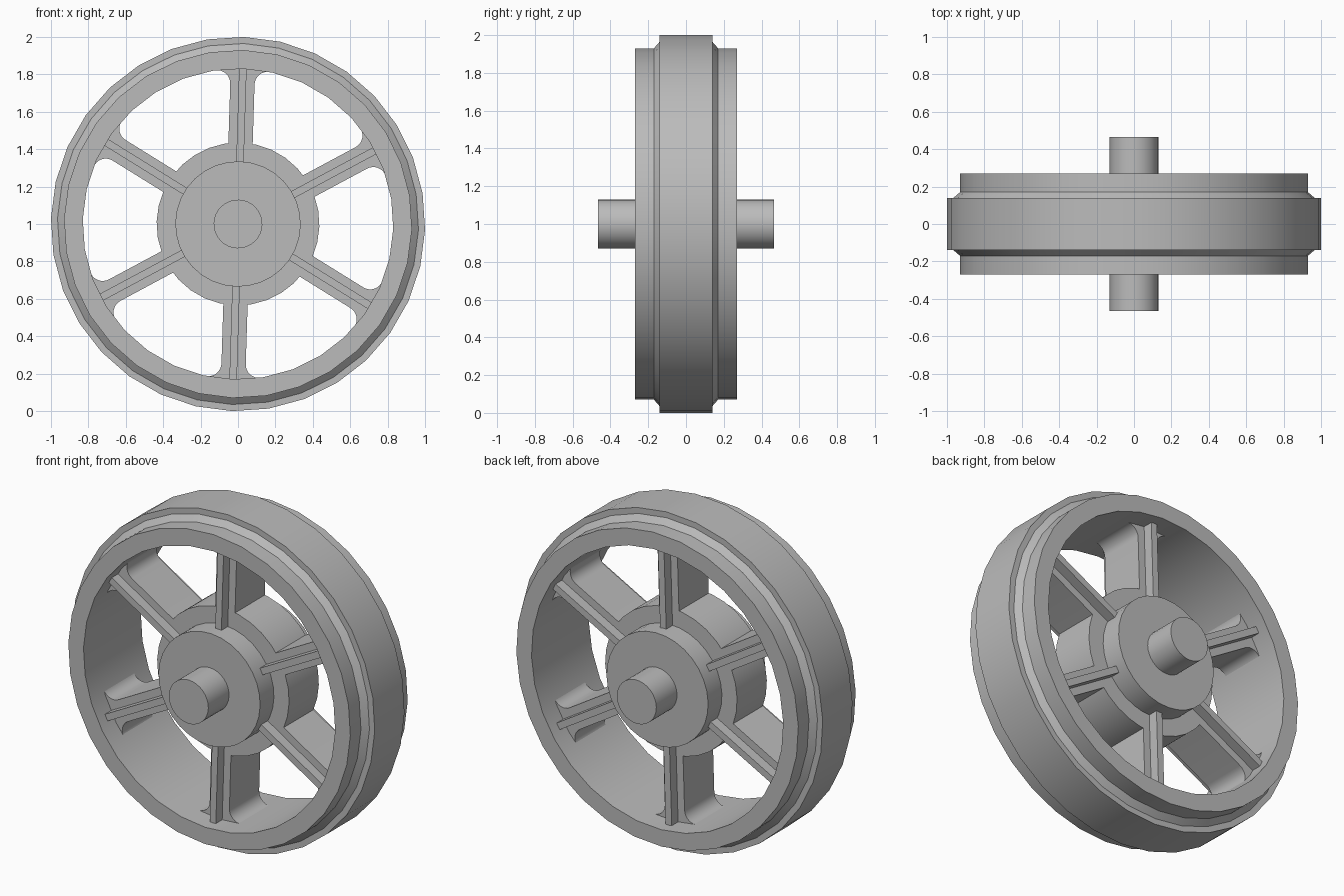
import bpy, bmesh
from math import sin, cos, pi, radians, sqrt, atan2
from mathutils import Matrix, Vector

cube = bpy.data.objects.get("Cube")
if cube:
    bpy.data.objects.remove(cube)

SEGMENTS = 32
TILT = radians(1.8)      # slight clockwise turn of the whole wheel
INNER_R = 0.83           # inside of the rim
HALF_WEB = 0.14          # half depth of the spokes

grey = bpy.data.materials.new("plain_grey")
grey.use_nodes = True
colour = (0.5, 0.5, 0.5, 1)
grey.diffuse_color = colour
grey.node_tree.nodes["Principled BSDF"].inputs["Base Color"].default_value = colour


def finish(name, bm):
    """Turn a bmesh into a shaded object standing on the floor."""
    bmesh.ops.recalc_face_normals(bm, faces=bm.faces)
    mesh = bpy.data.meshes.new(name)
    bm.to_mesh(mesh)
    bm.free()
    mesh.materials.append(grey)
    obj = bpy.data.objects.new(name, mesh)
    bpy.context.collection.objects.link(obj)
    obj.location.z = 1
    bpy.ops.object.select_all(action="DESELECT")
    obj.select_set(True)
    bpy.context.view_layer.objects.active = obj
    bpy.ops.object.shade_smooth_by_angle(angle=radians(30))


def lathe(name, profile):
    """Closed ring from (radius, y) points, turned around the y axis."""
    bm = bmesh.new()
    rings = []
    for i in range(SEGMENTS):
        a = 2 * pi * i / SEGMENTS + TILT
        rings.append([bm.verts.new((r * sin(a), y, r * cos(a))) for r, y in profile])
    count = len(profile)
    for i in range(SEGMENTS):
        a, b = rings[i], rings[(i + 1) % SEGMENTS]
        for j in range(count):
            k = (j + 1) % count
            bm.faces.new((a[j], a[k], b[k], b[j]))
    finish(name, bm)


def drum(name, radius, half_depth):
    """Solid cylinder lying along the y axis."""
    bm = bmesh.new()
    bmesh.ops.create_cone(bm, cap_ends=True, segments=SEGMENTS, radius1=radius,
                          radius2=radius, depth=2 * half_depth)
    bm.transform(Matrix.Rotation(TILT, 4, "Y") @ Matrix.Rotation(pi / 2, 4, "X"))
    finish(name, bm)


def extrude_outline(name, outline, half_depth, angle):
    """Prism from an (x, z) outline, turned to its place around the wheel."""
    bm = bmesh.new()
    face = bm.faces.new([bm.verts.new((x, -half_depth, z)) for x, z in outline])
    result = bmesh.ops.extrude_face_region(bm, geom=[face])
    moved = [v for v in result["geom"] if isinstance(v, bmesh.types.BMVert)]
    bmesh.ops.translate(bm, verts=moved, vec=Vector((0, 2 * half_depth, 0)))
    bm.transform(Matrix.Rotation(angle, 4, "Y"))
    finish(name, bm)


def spoke_outline(half_width, fillet):
    """Right half with a rounded corner into the rim, then mirrored."""
    cx = half_width + fillet
    cz = sqrt((INNER_R - fillet) ** 2 - cx ** 2)
    end = atan2(cz, cx)
    half = [(half_width, 0.3)]
    for i in range(9):
        a = pi + (end - pi) * i / 8
        half.append((cx + fillet * cos(a), cz + fillet * sin(a)))
    outer = INNER_R + 0.02
    half += [(outer * cos(end), outer * sin(end)), (0.08, outer)]
    return half + [(-x, z) for x, z in reversed(half)]


# Rim with raised tread and chamfered shoulders
front = [(INNER_R, -0.27), (0.93, -0.27), (0.93, -0.17), (0.965, -HALF_WEB), (1, -HALF_WEB)]
lathe("rim", front + [(r, -y) for r, y in reversed(front)])

# Hub, its collar and the axle
drum("hub_collar", 0.435, HALF_WEB)
drum("hub", 0.335, 0.27)
drum("axle", 0.13, 0.465)

# Spokes with a raised rib on both sides
web = spoke_outline(0.065, 0.07)
rib = [(-0.02, 0.3), (0.02, 0.3), (0.02, 0.84), (-0.02, 0.84)]
for n in range(6):
    turn = n * pi / 3 + TILT
    extrude_outline(f"spoke_{n + 1}", web, HALF_WEB, turn)
    extrude_outline(f"spoke_rib_{n + 1}", rib, 0.2, turn)
